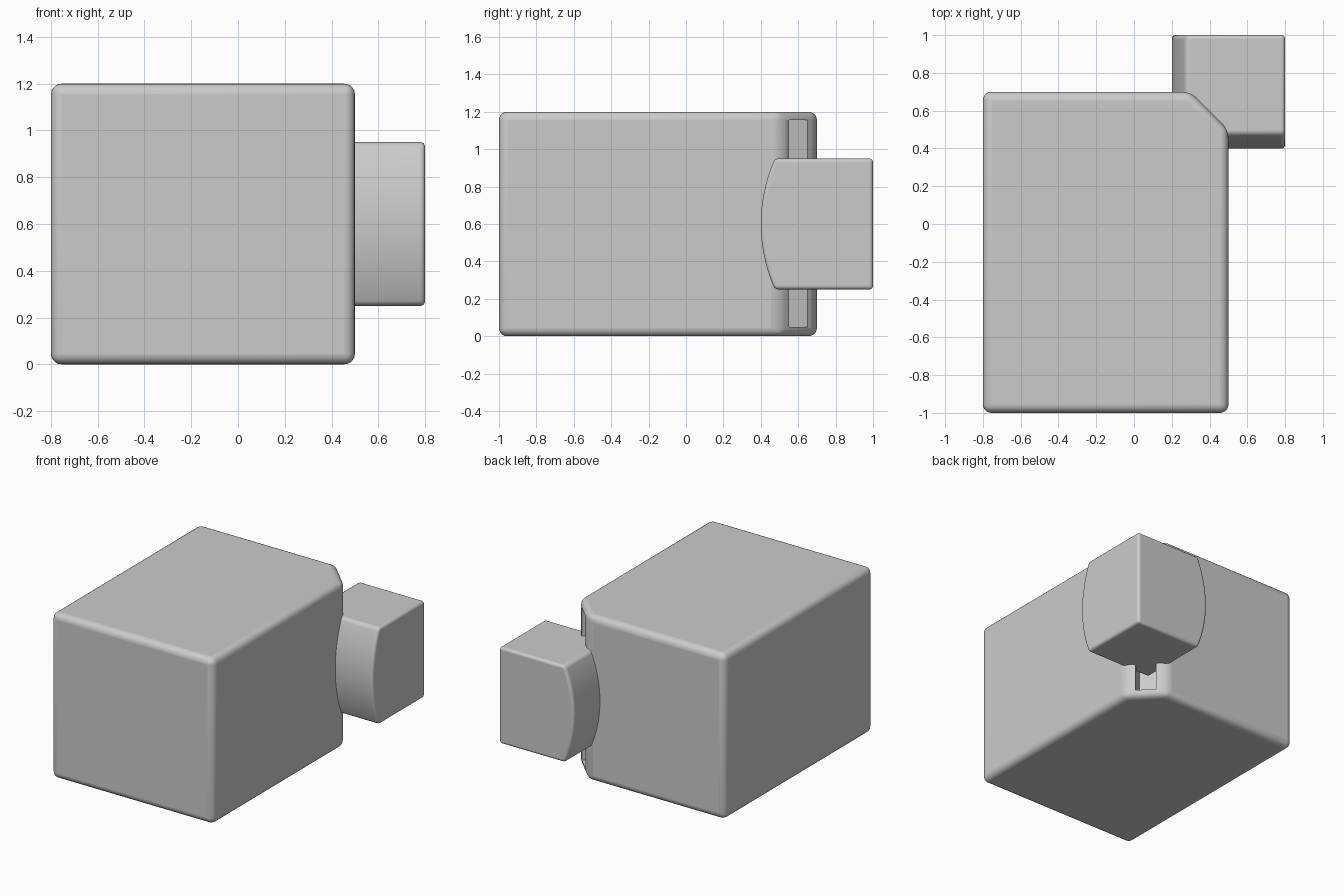
import bpy, bmesh, math
from mathutils import Matrix

cube = bpy.data.objects.get("Cube")
if cube:
    bpy.data.objects.remove(cube, do_unlink=True)

grey = bpy.data.materials.new("light_grey")
grey.use_nodes = True
grey.diffuse_color = (0.6, 0.6, 0.6, 1)
grey.node_tree.nodes["Principled BSDF"].inputs["Base Color"].default_value = (0.6, 0.6, 0.6, 1)


def stack_rings(name, rings):
    """Skin a stack of equal-sided horizontal outlines and cap both ends."""
    bm = bmesh.new()
    loops = [[bm.verts.new((x, y, z)) for x, y in outline] for z, outline in rings]
    for low, high in zip(loops, loops[1:]):
        for i in range(len(low)):
            j = (i + 1) % len(low)
            bm.faces.new((low[i], low[j], high[j], high[i]))
    bm.faces.new(loops[0][::-1])
    bm.faces.new(loops[-1])
    mesh = bpy.data.meshes.new(name)
    bm.to_mesh(mesh)
    bm.free()
    obj = bpy.data.objects.new(name, mesh)
    bpy.context.collection.objects.link(obj)
    mesh.materials.append(grey)
    return obj


def round_edges(obj, width):
    mod = obj.modifiers.new("rounded_edges", "BEVEL")
    mod.width = width
    mod.segments = 5
    mod.limit_method = "ANGLE"
    mod.angle_limit = math.radians(30)


def smooth(obj):
    bpy.ops.object.select_all(action="DESELECT")
    obj.select_set(True)
    bpy.context.view_layer.objects.active = obj
    bpy.ops.object.shade_smooth_by_angle(angle=math.radians(30))


# Main block with one chamfered upright corner
outline = [(-0.8, -1), (0.5, -1), (0.5, 0.5), (0.3, 0.7), (-0.8, 0.7)]
body = stack_rings("body", [(0, outline), (1.2, outline)])
round_edges(body, 0.045)
smooth(body)

# Upright slot cut into the chamfer
half_width, depth = 0.07, 0.3
slot = [(-depth, -half_width), (depth, -half_width), (depth, half_width), (-depth, half_width)]
cutter = stack_rings("slot_cutter", [(0.05, slot), (1.155, slot)])
cutter.data.transform(Matrix.Translation((0.4, 0.6, 0)) @ Matrix.Rotation(math.pi / 4, 4, "Z"))
cutter.hide_render = True
cutter.hide_set(True)
cutter.display_type = "WIRE"
cut = body.modifiers.new("slot", "BOOLEAN")
cut.operation = "DIFFERENCE"
cut.object = cutter
cut.solver = "EXACT"

# Corner block whose two inner sides bow outwards
half_height, bow, steps = 0.35, 0.075, 24
radius = (half_height ** 2 + bow ** 2) / (2 * bow)
rings = []
for i in range(steps + 1):
    h = half_height * (2 * i / steps - 1)
    inset = radius - math.sqrt(radius ** 2 - h ** 2)
    x, y = 0.2 + inset, 0.4 + inset
    rings.append((0.6 + h, [(x, y), (0.8, y), (0.8, 1), (x, 1)]))
corner_block = stack_rings("corner_block", rings)
round_edges(corner_block, 0.02)
smooth(corner_block)
